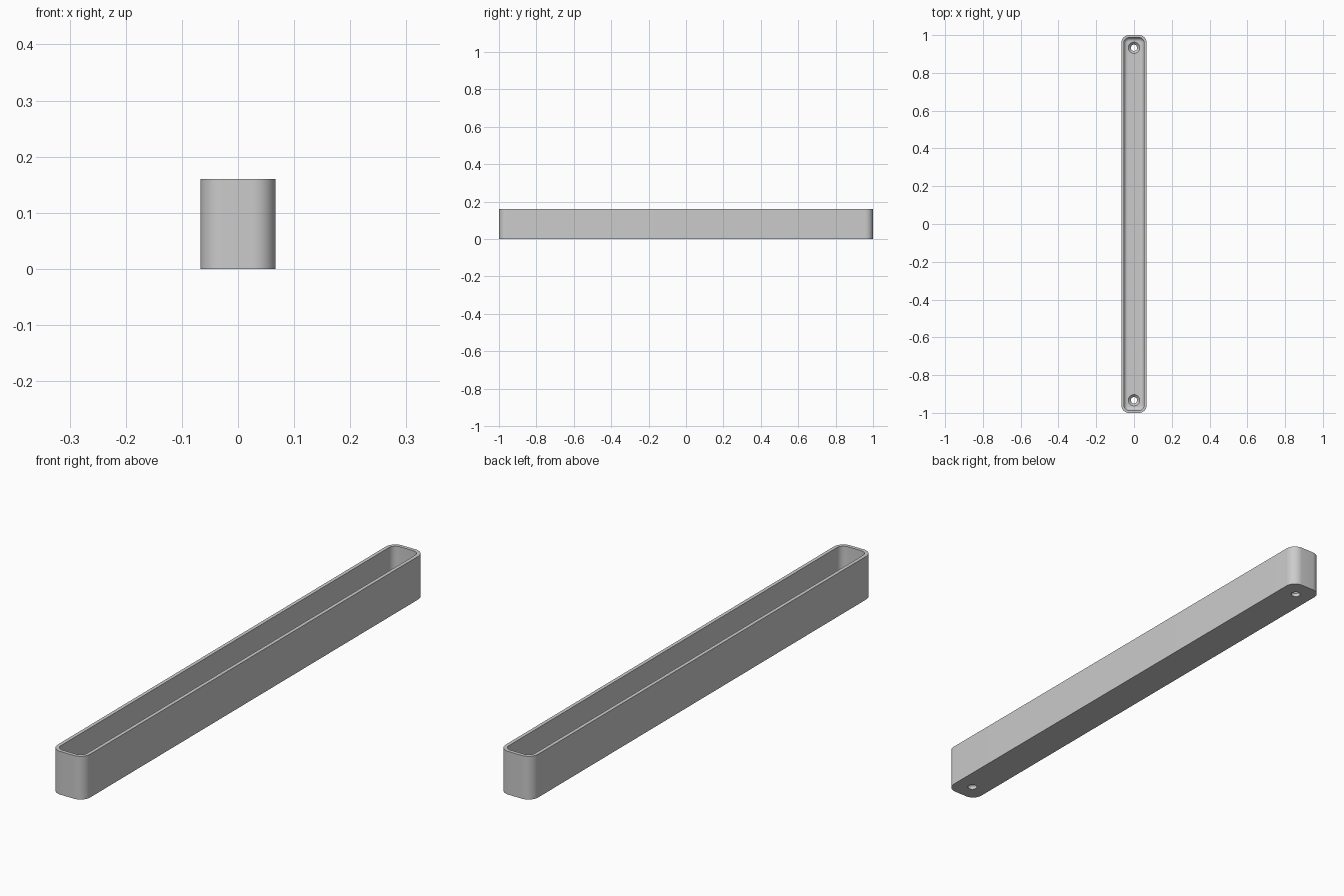
import bpy, bmesh
from math import sin, cos, pi, radians

cube = bpy.data.objects.get("Cube")
if cube:
    bpy.data.objects.remove(cube, do_unlink=True)

HALF_W, HALF_L, HEIGHT = 0.0667, 1.0, 0.16
CORNER, WALL, FLOOR, FILLET = 0.04, 0.0133, 0.0267, 0.02
HOLE_Y, HOLE_R, SINK_R = 0.933, 0.0167, 0.03

grey = bpy.data.materials.new("light grey")
grey.use_nodes = True
grey.diffuse_color = (0.6, 0.6, 0.6, 1)
grey.node_tree.nodes["Principled BSDF"].inputs["Base Color"].default_value = (0.6, 0.6, 0.6, 1)


def rounded_ring(inset, z, steps=12):
    """Rounded rectangle, moved inward from the outer wall."""
    r = CORNER - inset
    cx, cy = HALF_W - CORNER, HALF_L - CORNER
    points = []
    for i, (sx, sy) in enumerate([(1, 1), (-1, 1), (-1, -1), (1, -1)]):
        for k in range(steps + 1):
            a = (i + k / steps) * pi / 2
            points.append((sx * cx + r * cos(a), sy * cy + r * sin(a), z))
    return points


def circle_ring(r, z, y, steps=32):
    return [(r * cos(2 * pi * k / steps), y + r * sin(2 * pi * k / steps), z)
            for k in range(steps)]


def loft(name, rings):
    """Closed solid skinned through a stack of rings."""
    bm = bmesh.new()
    loops = [[bm.verts.new(p) for p in ring] for ring in rings]
    n = len(loops[0])
    for a, b in zip(loops, loops[1:]):
        for i in range(n):
            j = (i + 1) % n
            bm.faces.new((a[i], a[j], b[j], b[i]))
    bm.faces.new(loops[0][::-1])
    bm.faces.new(loops[-1])
    bmesh.ops.recalc_face_normals(bm, faces=bm.faces[:])
    mesh = bpy.data.meshes.new(name)
    bm.to_mesh(mesh)
    bm.free()
    mesh.materials.append(grey)
    obj = bpy.data.objects.new(name, mesh)
    bpy.context.collection.objects.link(obj)
    return obj


# Tray: outer wall, flat rim, inner wall, rounded join to the floor
profile = [(0, 0), (0, HEIGHT), (WALL, HEIGHT)]
for k in range(9):
    a = k / 8 * pi / 2
    profile.append((WALL + FILLET * (1 - cos(a)), FLOOR + FILLET * (1 - sin(a))))
tray = loft("tray", [rounded_ring(inset, z) for inset, z in profile])
bpy.context.view_layer.objects.active = tray
tray.select_set(True)

# Countersunk screw holes near both ends
for side in (-1, 1):
    y = side * HOLE_Y
    sink_z = FLOOR - (SINK_R - HOLE_R)
    cutter = loft("screw_hole_cutter", [
        circle_ring(HOLE_R, -0.02, y), circle_ring(HOLE_R, sink_z, y),
        circle_ring(SINK_R, FLOOR, y), circle_ring(SINK_R, FLOOR + 0.02, y)])
    cutter.hide_render = True
    cut = tray.modifiers.new("screw_hole", 'BOOLEAN')
    cut.operation = 'DIFFERENCE'
    cut.solver = 'EXACT'
    cut.object = cutter
    bpy.ops.object.modifier_apply(modifier=cut.name)
    bpy.data.objects.remove(cutter, do_unlink=True)

bpy.ops.object.shade_smooth_by_angle(angle=radians(30))
